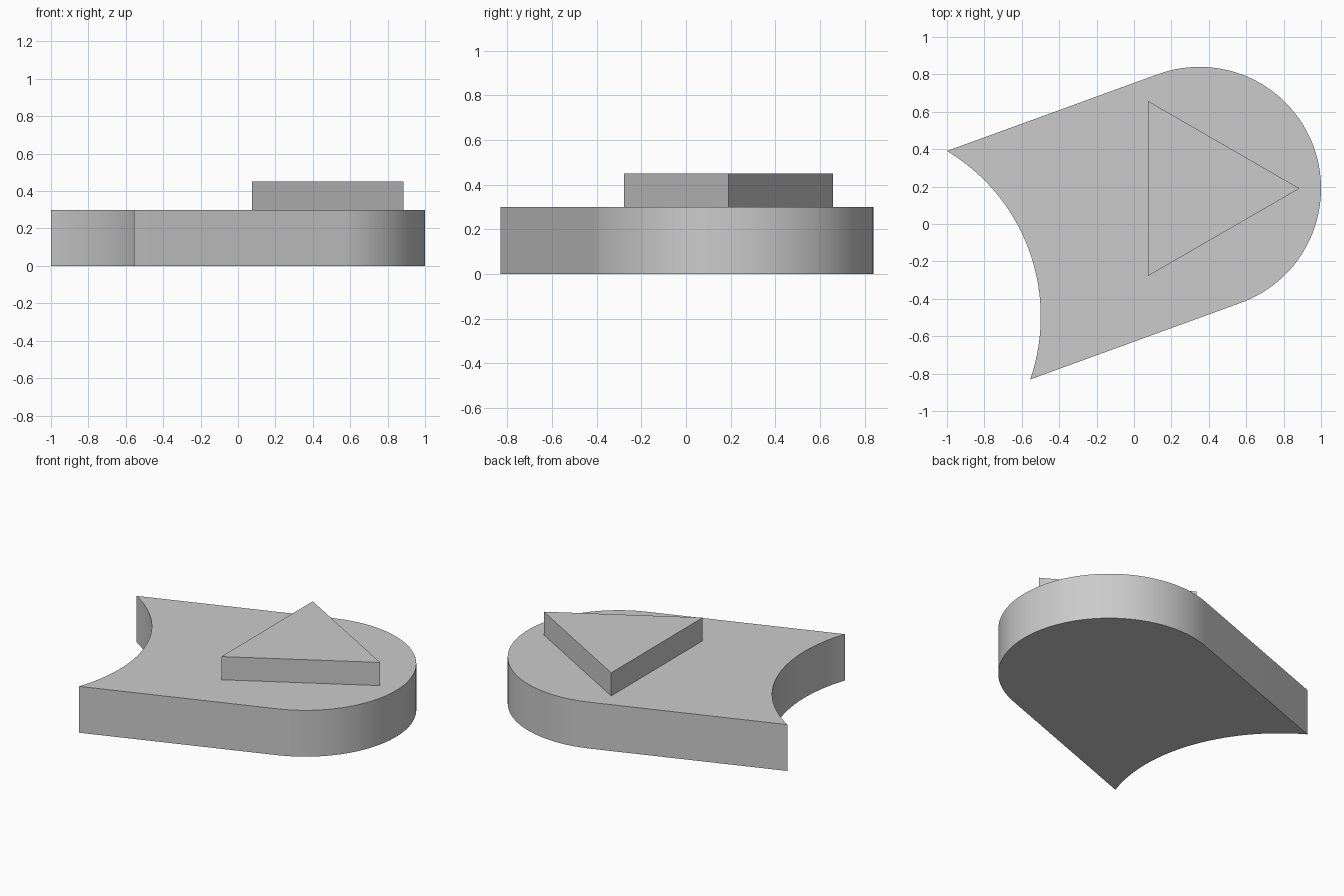
import bpy, bmesh
from math import radians, cos, sin, atan2, hypot

cube = bpy.data.objects.get("Cube")
if cube:
    bpy.data.objects.remove(cube, do_unlink=True)

grey = bpy.data.materials.new("light_grey")
grey.use_nodes = True
grey.diffuse_color = (0.6, 0.6, 0.6, 1)
grey.node_tree.nodes["Principled BSDF"].inputs["Base Color"].default_value = (0.6, 0.6, 0.6, 1)


def arc(cx, cy, r, start, end, steps):
    """Points along a circular arc, angles in radians."""
    return [(cx + r * cos(start + (end - start) * i / steps),
             cy + r * sin(start + (end - start) * i / steps))
            for i in range(steps + 1)]


def prism(name, outline, z0, z1):
    """Extrude a flat outline between two heights."""
    bm = bmesh.new()
    face = bm.faces.new([bm.verts.new((x, y, z0)) for x, y in outline])
    top = bmesh.ops.extrude_face_region(bm, geom=[face], use_keep_orig=True)["geom"]
    bmesh.ops.translate(bm, vec=(0, 0, z1 - z0),
                        verts=[v for v in top if isinstance(v, bmesh.types.BMVert)])
    bmesh.ops.recalc_face_normals(bm, faces=bm.faces)
    mesh = bpy.data.meshes.new(name)
    bm.to_mesh(mesh)
    bm.free()
    mesh.materials.append(grey)
    obj = bpy.data.objects.new(name, mesh)
    bpy.context.collection.objects.link(obj)
    return obj


# Base plate: round nose, straight tilted sides, hollow circular tail
CX, CY, R = 0.35, 0.19, 0.65
tilt, quarter = radians(20), radians(90)
nose = arc(CX, CY, R, tilt - quarter, tilt + quarter, 64)
tail_r, tail_gap = 1.03, 0.80
length = 1.2
tail_x = CX - (length + tail_gap) * cos(tilt)
tail_y = CY - (length + tail_gap) * sin(tilt)
half = atan2(R, tail_gap)
tail = arc(tail_x, tail_y, hypot(R, tail_gap), tilt + half, tilt - half, 48)
base = prism("base_plate", nose + tail, 0, 0.3)

# Raised triangular pad, concentric with the nose
tri = arc(CX - 0.005, CY, 0.54, 0, radians(240), 2)
prism("triangle_pad", tri, 0.3, 0.45)

# Smooth the curved walls, keep the rims crisp
bpy.ops.object.select_all(action='DESELECT')
base.select_set(True)
bpy.context.view_layer.objects.active = base
bpy.ops.object.shade_smooth_by_angle(angle=radians(30))
